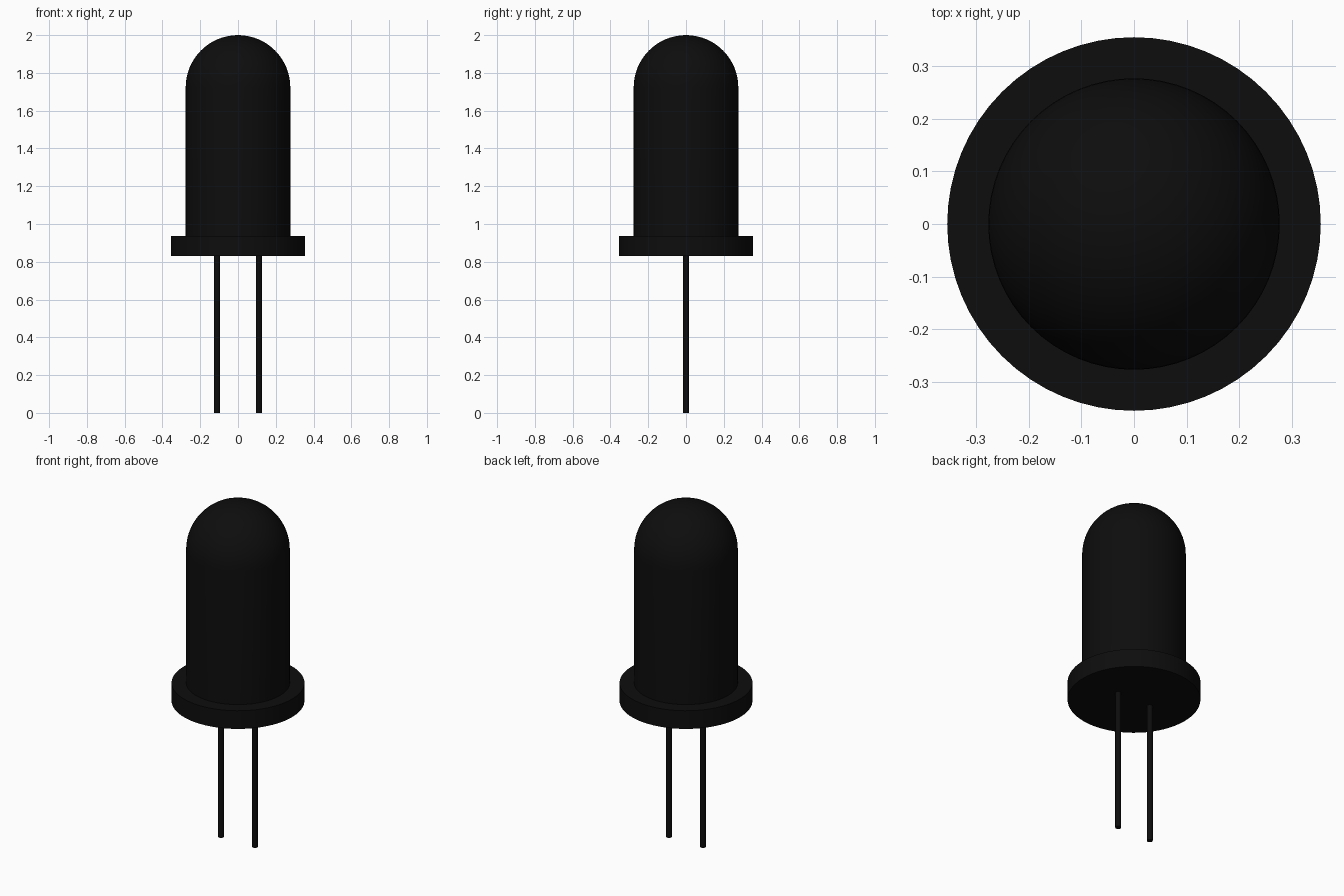
import bpy, bmesh, math

cube = bpy.data.objects.get("Cube")
if cube:
    bpy.data.objects.remove(cube, do_unlink=True)

black = bpy.data.materials.new("near black")
black.use_nodes = True
colour = (0.004, 0.004, 0.004, 1)
black.diffuse_color = colour
black.node_tree.nodes["Principled BSDF"].inputs["Base Color"].default_value = colour


def lathe(name, profile, segments, x=0):
    """Spin a (radius, height) profile that starts and ends on the axis."""
    bm = bmesh.new()
    verts = [bm.verts.new((r, 0, z)) for r, z in profile]
    edges = [bm.edges.new(pair) for pair in zip(verts, verts[1:])]
    bmesh.ops.spin(bm, geom=verts + edges, cent=(0, 0, 0), axis=(0, 0, 1),
                   angle=math.tau, steps=segments, use_merge=True)
    bmesh.ops.remove_doubles(bm, verts=bm.verts, dist=0.0001)
    bmesh.ops.recalc_face_normals(bm, faces=bm.faces)
    mesh = bpy.data.meshes.new(name)
    bm.to_mesh(mesh)
    bm.free()
    mesh.materials.append(black)
    obj = bpy.data.objects.new(name, mesh)
    bpy.context.collection.objects.link(obj)
    obj.location.x = x
    bpy.ops.object.select_all(action='DESELECT')
    obj.select_set(True)
    bpy.context.view_layer.objects.active = obj
    bpy.ops.object.shade_smooth_by_angle(angle=math.radians(35))
    return obj


# Lens and rim: one revolved shell with a rounded dome
body_r, rim_r = 0.277, 0.355
rim_bottom, rim_top = 0.83, 0.937
shell = [(0, rim_bottom), (rim_r, rim_bottom), (rim_r, rim_top), (body_r, rim_top)]
steps = 16
for i in range(steps + 1):
    a = math.pi / 2 * i / steps
    shell.append((body_r * math.cos(a), 2 - body_r + body_r * math.sin(a)))
lathe("lens_and_rim", shell, 64)

# Two wire leads below the rim
lead_r = 0.016
lead = [(0, 0), (lead_r, 0), (lead_r, rim_bottom + 0.01), (0, rim_bottom + 0.01)]
for side, x in (("left", 0.11), ("right", -0.11)):
    lathe(side + "_lead", lead, 16, x)
